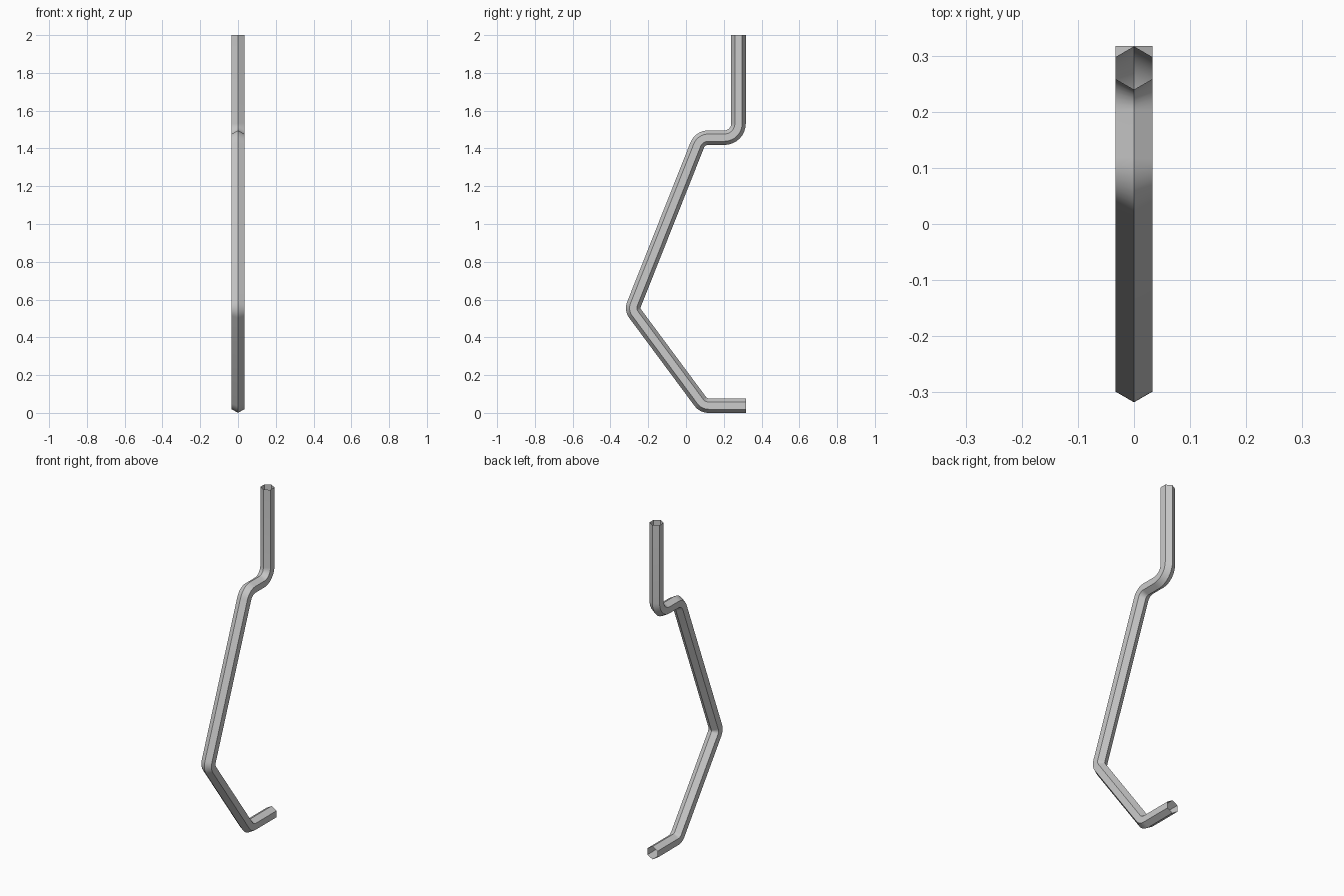
import bpy, bmesh
from math import cos, sin, tan, pi
from mathutils import Vector

if "Cube" in bpy.data.objects:
    bpy.data.objects.remove(bpy.data.objects["Cube"])

R = 0.0385          # hexagon corner radius
SEGS = 8            # steps per rounded bend
# Corner points of the centreline (y, z) and bend radius
PATH = [((0.317, R), 0), ((0.092, R), 0.055), ((-0.286, 0.548), 0.05),
        ((0.075, 1.457), 0.063), ((0.278, 1.457), 0.075), ((0.278, 2.0), 0)]


def rounded_path(path):
    """Centreline as (point, tangent) pairs with circular bends."""
    pts = [Vector(p) for p, _ in path]
    out = [(pts[0], (pts[1] - pts[0]).normalized())]
    for i in range(1, len(pts) - 1):
        a = (pts[i] - pts[i - 1]).normalized()
        b = (pts[i + 1] - pts[i]).normalized()
        turn, r = a.angle(b), path[i][1]
        side = 1 if a.x * b.y - a.y * b.x > 0 else -1
        n = Vector((-a.y, a.x)) * side
        start = pts[i] - a * r * tan(turn / 2)
        for k in range(SEGS + 1):
            t = turn * k / SEGS
            out.append((start + a * r * sin(t) + n * r * (1 - cos(t)),
                        a * cos(t) + n * sin(t)))
    out.append((pts[-1], (pts[-1] - pts[-2]).normalized()))
    return out


# Open hexagonal tube swept along the bent centreline
bm = bmesh.new()
rings = []
for p, t in rounded_path(PATH):
    ring = []
    for k in range(6):
        ang = k * pi / 3
        u, x = R * cos(ang), R * sin(ang)
        ring.append(bm.verts.new((x, p.x - t.y * u, p.y + t.x * u)))
    rings.append(ring)
for r0, r1 in zip(rings, rings[1:]):
    for k in range(6):
        j = (k + 1) % 6
        bm.faces.new((r0[k], r0[j], r1[j], r1[k]))

# Make the walls face outward
bm.normal_update()
bm.faces.ensure_lookup_table()
f = bm.faces[0]
if f.normal.dot(f.calc_center_median() - Vector((0, 0.2, R))) < 0:
    bmesh.ops.reverse_faces(bm, faces=bm.faces[:])

mesh = bpy.data.meshes.new("bent_hex_tube")
bm.to_mesh(mesh)
bm.free()
tube = bpy.data.objects.new("bent_hex_tube", mesh)
bpy.context.collection.objects.link(tube)
bpy.context.view_layer.objects.active = tube
tube.select_set(True)
bpy.ops.object.shade_smooth_by_angle()
